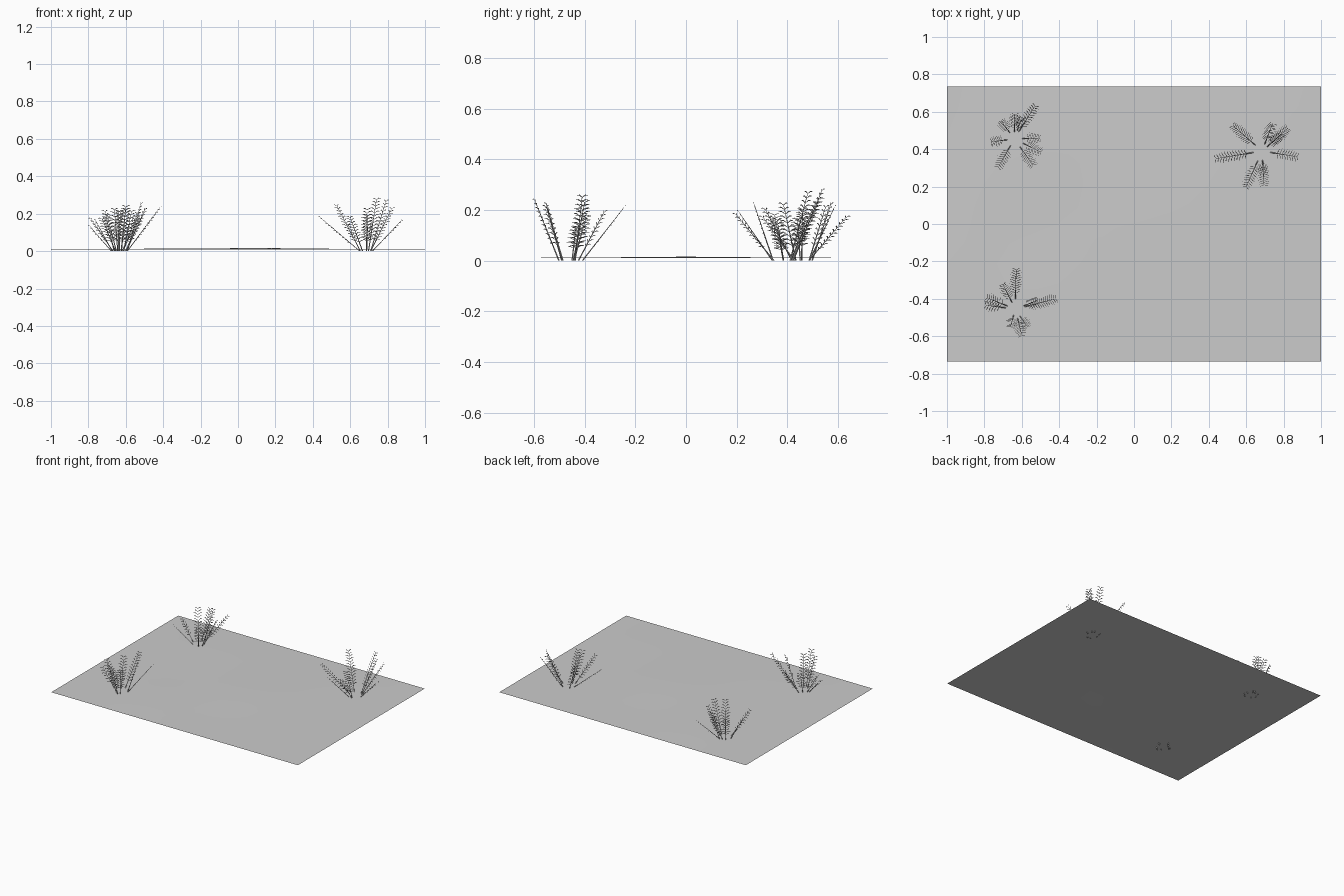
import bpy, bmesh, math, random
from mathutils import Vector

if "Cube" in bpy.data.objects:
    bpy.data.objects.remove(bpy.data.objects["Cube"])

random.seed(4)
UP = Vector((0, 0, 1))


def finish(bm, name):
    mesh = bpy.data.meshes.new(name)
    bm.to_mesh(mesh)
    bm.free()
    obj = bpy.data.objects.new(name, mesh)
    bpy.context.collection.objects.link(obj)
    return obj


def add_stem(bm, base, tip, r0=0.003, r1=0.001):
    # thin four-sided tapering stalk
    rings = []
    for p, r in ((base, r0), (tip, r1)):
        rings.append([bm.verts.new(p + Vector((r * math.cos(a), r * math.sin(a), 0)))
                      for a in (i * math.pi / 2 for i in range(4))])
    for i in range(4):
        j = (i + 1) % 4
        bm.faces.new((rings[0][i], rings[0][j], rings[1][j], rings[1][i]))
    bm.faces.new(rings[0][::-1])
    bm.faces.new(rings[1])


def add_leaf(bm, root, along, out, normal, length):
    # narrow blade that sweeps forward, then bends outward and droops
    w = along * 0.0028
    mid = root + out * length * 0.5 + along * length * 0.38
    end = root + out * length + along * length * 0.42 - normal * length * 0.12
    a, b = bm.verts.new(root - w * 0.4), bm.verts.new(root + w * 0.4)
    c, d = bm.verts.new(mid - w), bm.verts.new(mid + w)
    e = bm.verts.new(end)
    bm.faces.new((a, c, d, b))
    bm.faces.new((c, e, d))


def add_frond(bm, base, tip):
    along = (tip - base).normalized()
    side = along.cross(UP).normalized()
    normal = side.cross(along)
    total = (tip - base).length
    add_stem(bm, base, tip)
    start = 0.065
    count = int((total - start) / 0.0185)
    for i in range(count + 1):
        t = i / count
        root = base + along * (start + (total - start) * t)
        length = 0.021 + 0.013 * math.sin(math.pi * (0.2 + 0.75 * t))
        for s in (-1, 1):
            add_leaf(bm, root, along, side * s, normal, length)


def fern(name, cx, cy, tips):
    bm = bmesh.new()
    for x, y, z in tips:
        d = Vector((x - cx, y - cy, 0)).normalized()
        base = Vector((cx, cy, 0)) + d * random.uniform(0.03, 0.05)
        add_frond(bm, base, Vector((x, y, z)))
    return finish(bm, name)


# fern clumps: centre and frond tips
fern("fern_back_left", -0.64, 0.455, [
    (-0.53, 0.63, 0.17), (-0.637, 0.585, 0.21), (-0.71, 0.55, 0.21),
    (-0.76, 0.44, 0.16), (-0.725, 0.305, 0.17), (-0.505, 0.46, 0.20),
    (-0.50, 0.385, 0.22), (-0.54, 0.315, 0.20), (-0.60, 0.57, 0.22)])
fern("fern_back_right", 0.685, 0.39, [
    (0.44, 0.35, 0.18), (0.53, 0.525, 0.24), (0.74, 0.535, 0.275),
    (0.82, 0.51, 0.225), (0.79, 0.48, 0.265), (0.87, 0.36, 0.16),
    (0.695, 0.21, 0.19), (0.60, 0.20, 0.18), (0.69, 0.27, 0.22)])
fern("fern_front_left", -0.635, -0.455, [
    (-0.63, -0.245, 0.21), (-0.70, -0.325, 0.19), (-0.785, -0.395, 0.17),
    (-0.79, -0.435, 0.13), (-0.42, -0.40, 0.23), (-0.52, -0.41, 0.25),
    (-0.60, -0.595, 0.235), (-0.66, -0.55, 0.22), (-0.57, -0.55, 0.21)])

# gently undulating ground sheet
bm = bmesh.new()
bmesh.ops.create_grid(bm, x_segments=20, y_segments=14, size=1)
for v in bm.verts:
    x, y = v.co.x, v.co.y
    edge = (1 - x * x) * (1 - y * y)
    v.co.y = y * 0.735
    v.co.z = 0.01 + edge * (0.004 + 0.002 * math.sin(5 * x + 1) * math.cos(4 * y))
for f in bm.faces:
    f.smooth = True
finish(bm, "ground")
